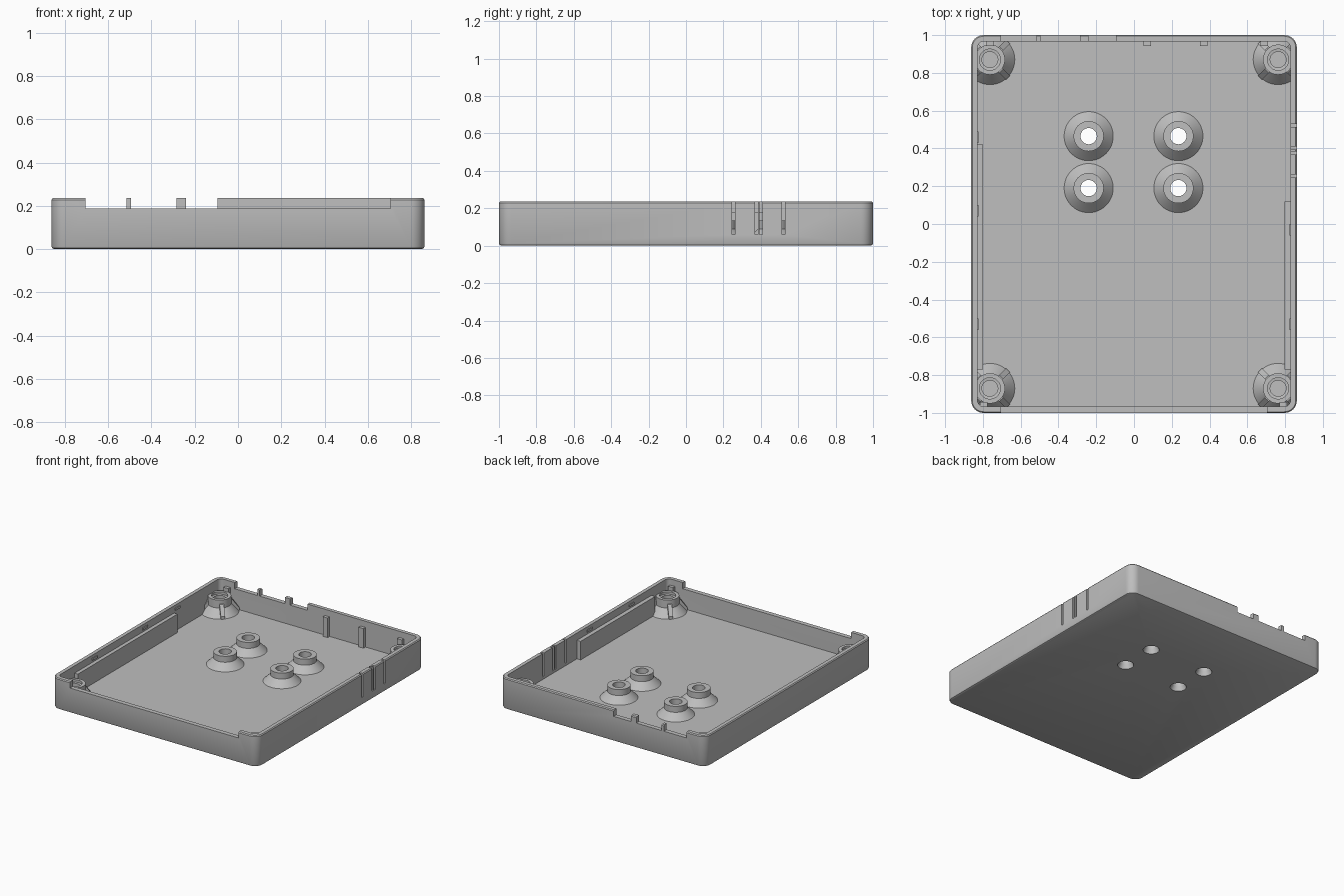
import bpy, bmesh, math
from mathutils import Vector

cube = bpy.data.objects.get("Cube")
if cube:
    bpy.data.objects.remove(cube, do_unlink=True)

HX, HY, TOP, FLOOR, WALL, RAD = 0.862, 1.0, 0.235, 0.04, 0.034, 0.065

grey = bpy.data.materials.new("plain grey")
grey.use_nodes = True
GREY = (0.52, 0.52, 0.52, 1)
grey.diffuse_color = GREY
grey.node_tree.nodes["Principled BSDF"].inputs["Base Color"].default_value = GREY


def finish(name, bm, smooth=True):
    bmesh.ops.recalc_face_normals(bm, faces=bm.faces)
    mesh = bpy.data.meshes.new(name)
    bm.to_mesh(mesh)
    bm.free()
    mesh.materials.append(grey)
    ob = bpy.data.objects.new(name, mesh)
    bpy.context.collection.objects.link(ob)
    if smooth:
        smooth_by_angle(ob)
    return ob


def smooth_by_angle(ob):
    bpy.ops.object.select_all(action='DESELECT')
    ob.select_set(True)
    bpy.context.view_layer.objects.active = ob
    bpy.ops.object.shade_smooth_by_angle(angle=math.radians(30))


def add_box(bm, x0, x1, y0, y1, z0, z1):
    made = bmesh.ops.create_cube(bm, size=1)["verts"]
    for v in made:
        v.co = Vector(((x0 + x1) / 2 + v.co.x * (x1 - x0),
                       (y0 + y1) / 2 + v.co.y * (y1 - y0),
                       (z0 + z1) / 2 + v.co.z * (z1 - z0)))


def box(name, *size):
    bm = bmesh.new()
    add_box(bm, *size)
    return finish(name, bm, False)


def lathe(bm, profile, x, y, steps=48):
    rings = []
    for r, z in profile:
        rings.append([bm.verts.new((x + r * math.cos(t * math.tau / steps),
                                    y + r * math.sin(t * math.tau / steps), z))
                      for t in range(steps)])
    skin(bm, rings)
    return rings


def skin(bm, rings):
    n = len(rings[0])
    for a, b in zip(rings, rings[1:]):
        for i in range(n):
            j = (i + 1) % n
            bm.faces.new((a[i], a[j], b[j], b[i]))


def outline(bm, inset, z, steps=8):
    # rounded rectangle ring
    r = RAD - inset
    ring = []
    for k, (sx, sy) in enumerate(((1, 1), (-1, 1), (-1, -1), (1, -1))):
        for i in range(steps + 1):
            a = (k + i / steps) * math.pi / 2
            ring.append(bm.verts.new((sx * (HX - RAD) + r * math.cos(a),
                                      sy * (HY - RAD) + r * math.sin(a), z)))
    return ring


# Tray shell
bm = bmesh.new()
rings = [outline(bm, i, z) for i, z in (
    (0.012, 0), (0.004, 0.004), (0, 0.012), (0, TOP - 0.007), (0.006, TOP),
    (WALL, TOP), (WALL, FLOOR))]
skin(bm, rings)
bm.faces.new(rings[0])
bm.faces.new(rings[-1])
tray = finish("tray", bm, False)

# Cutters: rim notches, side slots, screw holes
STANDOFFS = [(x, y) for x in (-0.24, 0.235) for y in (0.19, 0.465)]
cut = bmesh.new()
add_box(cut, -0.705, 0.705, -1.1, -0.9, 0.188, 0.4)
for x0, x1 in ((-0.705, -0.515), (-0.495, -0.285), (-0.24, -0.095)):
    add_box(cut, x0, x1, 0.9, 1.1, 0.188, 0.4)
for y in (0.253, 0.376, 0.402, 0.522):
    add_box(cut, 0.8, 0.9, y - 0.008, y + 0.008, 0.06, 0.4)
for x, y in STANDOFFS:
    ends = lathe(cut, ((0.056, -0.02), (0.056, 0.005), (0.043, 0.03), (0.043, 0.08)), x, y)
    cut.faces.new(ends[0])
    cut.faces.new(ends[-1])
cutter = finish("cutter", cut, False)
cutter.hide_render = True
mod = tray.modifiers.new("openings", 'BOOLEAN')
mod.operation, mod.solver, mod.object = 'DIFFERENCE', 'EXACT', cutter
bpy.context.view_layer.objects.active = tray
bpy.ops.object.modifier_apply(modifier=mod.name)
bpy.data.objects.remove(cutter, do_unlink=True)
smooth_by_angle(tray)

# Central standoffs with flared feet
for x, y in STANDOFFS:
    bm = bmesh.new()
    lathe(bm, ((0.043, FLOOR - 0.002), (0.043, 0.135), (0.08, 0.135),
               (0.08, 0.09), (0.13, FLOOR)), x, y)
    finish("standoff", bm)

# Corner screw bosses with diagonal ribs, trimmed inside the walls
for sx in (-1, 1):
    for sy in (-1, 1):
        x, y = sx * 0.763, sy * 0.87
        bm = bmesh.new()
        ends = lathe(bm, ((0.042, 0.06), (0.042, 0.14), (0.056, 0.142), (0.056, 0.16),
                          (0.08, 0.16), (0.08, 0.1), (0.132, FLOOR)), x, y)
        bm.faces.new(ends[0])
        for k in range(4):
            a = math.pi / 4 + k * math.pi / 2
            out = Vector((math.cos(a), math.sin(a), 0))
            side = Vector((-out.y, out.x, 0)) * 0.015
            base = Vector((x, y, 0))
            rib = []
            for s in (-1, 1):
                rib.append([bm.verts.new(base + out * r + side * s + Vector((0, 0, z)))
                            for r, z in ((0.07, FLOOR), (0.07, 0.13), (0.085, 0.13), (0.135, 0.06), (0.135, FLOOR))])
            skin(bm, rib)
            bm.faces.new(rib[0])
            bm.faces.new(rib[1])
        for normal, limit in ((Vector((sx, 0, 0)), 0.838), (Vector((0, sy, 0)), 0.975)):
            bmesh.ops.bisect_plane(bm, geom=bm.verts[:] + bm.edges[:] + bm.faces[:],
                                   plane_co=normal * limit, plane_no=normal, clear_outer=True)
        finish("corner_boss", bm)

# Side rails along the inner walls
IN = HX - WALL
box("right_rail", -IN - 0.005, -0.8, -0.77, 0.42, FLOOR - 0.005, 0.18)
box("left_rail", 0.797, IN + 0.005, -0.77, 0.12, FLOOR - 0.005, 0.18)

# Posts on the inside of the back and front walls
for x in (-0.76, 0.07, 0.37, 0.69):
    box("back_post", x - 0.02, x + 0.02, 0.942, 0.97, FLOOR - 0.005, 0.188)
for x in (-0.795, 0.79):
    box("front_post", x - 0.02, x + 0.02, -0.97, -0.942, FLOOR - 0.005, 0.188)

# Small snap bumps on the side walls
for side, spots in ((-1, (0.46, 0.07, -0.53)), (1, (-0.03, -0.53))):
    for y in spots:
        a, b = sorted((side * (IN - 0.006), side * (IN + 0.005)))
        box("snap_bump", a, b, y - 0.03, y + 0.03, 0.195, 0.212)
